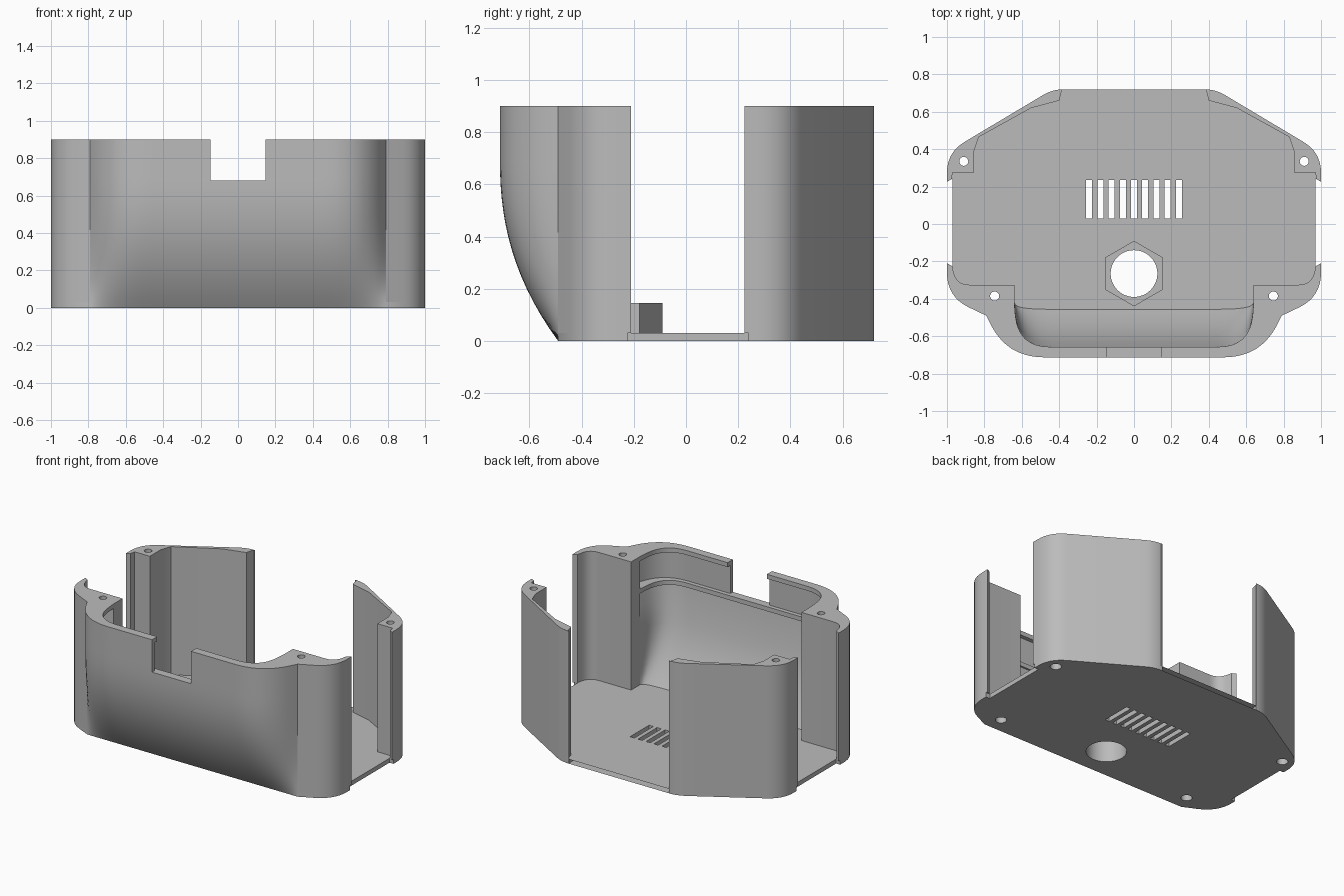
import bpy, bmesh, math
from mathutils import Vector

if "Cube" in bpy.data.objects:
    bpy.data.objects.remove(bpy.data.objects["Cube"])

GREY = (0.5, 0.5, 0.5, 1)
mat = bpy.data.materials.new("matte grey plastic")
mat.use_nodes = True
mat.diffuse_color = GREY
mat.node_tree.nodes["Principled BSDF"].inputs["Base Color"].default_value = GREY

HEIGHT, FLOOR, LEDGE = 0.9, 0.03, 0.68


def rounded(points, steps=8):
    """Polyline whose points with a third value get a curved corner of that length."""
    out = []
    for i, p in enumerate(points):
        c = Vector(p[:2])
        if len(p) == 2:
            out.append(c)
            continue
        a = c + (Vector(points[i - 1][:2]) - c).normalized() * p[2]
        b = c + (Vector(points[i + 1][:2]) - c).normalized() * p[2]
        for s in range(steps + 1):
            t = s / steps
            out.append(a * (1 - t) ** 2 + c * 2 * t * (1 - t) + b * t * t)
    return out


def resample(path, count):
    """Even spacing along a path."""
    lengths = [(b - a).length for a, b in zip(path, path[1:])]
    out = []
    for i in range(count):
        d = sum(lengths) * i / (count - 1)
        k = 0
        while k < len(lengths) - 1 and d > lengths[k]:
            d -= lengths[k]
            k += 1
        out.append(path[k].lerp(path[k + 1], min(d / lengths[k], 1)))
    return out


def mirrored(path):
    return [Vector((-p.x, p.y)) for p in reversed(path)]


def disc(x, y, r, sides=32):
    turn = math.pi / 2
    return [Vector((x + r * math.cos(turn + math.tau * i / sides),
                    y + r * math.sin(turn + math.tau * i / sides))) for i in range(sides)]


def box(x0, x1, y0, y1):
    return [Vector(p) for p in ((x0, y0), (x1, y0), (x1, y1), (x0, y1))]


def finish(name, bm):
    bmesh.ops.recalc_face_normals(bm, faces=bm.faces)
    mesh = bpy.data.meshes.new(name)
    bm.to_mesh(mesh)
    bm.free()
    mesh.materials.append(mat)
    obj = bpy.data.objects.new(name, mesh)
    bpy.context.collection.objects.link(obj)
    return obj


def prism(name, outlines, z0, z1):
    bm = bmesh.new()
    for outline in outlines:
        low = [bm.verts.new((p.x, p.y, z0)) for p in outline]
        high = [bm.verts.new((p.x, p.y, z1)) for p in outline]
        bm.faces.new(low)
        bm.faces.new(high)
        for i in range(len(low)):
            j = (i + 1) % len(low)
            bm.faces.new((low[i], low[j], high[j], high[i]))
    return finish(name, bm)


def apply(obj, kind, **settings):
    mod = obj.modifiers.new(kind, kind)
    for key, value in settings.items():
        setattr(mod, key, value)
    bpy.context.view_layer.objects.active = obj
    bpy.ops.object.modifier_apply(modifier=mod.name)


def cut(obj, outlines, z0, z1):
    cutter = prism("cutter", outlines, z0, z1)
    cutter.hide_render = True
    apply(obj, "BOOLEAN", operation="DIFFERENCE", solver="EXACT", object=cutter)
    bpy.data.objects.remove(cutter)


# Outer outlines of the corner walls
front_outer = rounded([(1, -0.21), (1, -0.39, 0.13), (0.79, -0.49)])
back_outer = rounded([(1, 0.225), (1, 0.383, 0.11), (0.435, 0.72, 0.06), (0.385, 0.72)])
front_screw, back_screw = (0.745, -0.385), (0.91, 0.335)

# Floor plate with rear cutout, vents and screw holes
half = ([Vector((0.79, -0.49))] + front_outer[-2:0:-1]
        + [Vector(p) for p in ((1, -0.225), (0.97, -0.225), (0.97, 0.24), (1, 0.24))]
        + back_outer[1:-1] + [Vector(p) for p in ((0.38, 0.72), (0.38, 0.305))])
floor = prism("floor_plate", [half + mirrored(half)], 0, FLOOR)
cut(floor, [box(-0.388, 0.388, 0.313, 1)], FLOOR / 2, 0.1)
cut(floor, [box(0.06 * i - 0.016, 0.06 * i + 0.016, 0.03, 0.235) for i in range(-4, 5)], -0.1, 0.1)
cut(floor, [disc(s * x, y, 0.035) for s in (-1, 1) for x, y in (front_screw, back_screw)], -0.1, 0.1)

# Hexagonal boss around the round opening
boss = prism("hex_boss", [disc(0, -0.265, 0.175, 6)], FLOOR, 0.145)
for part in (floor, boss):
    cut(part, [disc(0, -0.265, 0.125, 48)], -0.1, 0.3)

# Corner walls with screw channels, mirrored left to right
front_inner = rounded([(0.64, -0.42), (0.64, -0.325), (0.95, -0.325, 0.07), (0.972, -0.225)])
back_inner = rounded([(0.4, 0.66), (0.55, 0.62), (0.83, 0.465), (0.855, 0.39),
                      (0.855, 0.275), (0.97, 0.275), (0.975, 0.24)])
walls = []
for name, outline, screw in (("front_corner_walls", front_outer + front_inner, front_screw),
                             ("back_corner_walls", back_outer + back_inner, back_screw)):
    wall = prism(name, [outline], FLOOR, HEIGHT)
    cut(wall, [disc(*screw, 0.035)], 0, 0.13)
    cut(wall, [disc(*screw, 0.024)], 0.1, 1)
    apply(wall, "MIRROR")
    walls.append(wall)

# Bulged front wall: a cross-section swept between matching outer and inner paths
outer = resample(rounded([(0.79, -0.49), (0.68, -0.713, 0.2), (0, -0.713)]), 36)
inner = resample(rounded([(0.64, -0.42), (0.62, -0.657, 0.17), (0, -0.657)]), 36)
outer += mirrored(outer[:-1])
inner += mirrored(inner[:-1])
heights = [0.05 * i for i in range(15)]
section = [("out", z, 0) for z in heights + [HEIGHT]]
section += [("in", z, k) for z, k in ((HEIGHT, 0), (0.87, 0), (0.87, 0.5), (LEDGE, 0.5), (LEDGE, 0),
                                     (0.65, 0), (0.65, 0.22), (0.55, 0.1))]
section += [("in", z, 0) for z in reversed(heights[:10])]
bm = bmesh.new()
rings = []
for o, i in zip(outer, inner):
    ring = []
    for side, z, k in section:
        g = 1 - max(0, 1 - z / 0.7) ** 2.3
        po = Vector((o.x, -0.49 + (o.y + 0.49) * g))
        pi = Vector((i.x, -0.42 + (i.y + 0.42) * (0.015 + 0.22 * g) / 0.235))
        p = po if side == "out" else pi.lerp(po, k)
        ring.append(bm.verts.new((p.x, p.y, z)))
    rings.append(ring)
for a, b in zip(rings, rings[1:]):
    for i in range(len(section)):
        j = (i + 1) % len(section)
        bm.faces.new((a[i], a[j], b[j], b[i]))
bm.faces.new(rings[0])
bm.faces.new(rings[-1])
bulge = finish("front_bulge_wall", bm)
cut(bulge, [box(-0.147, 0.147, -1, -0.5)], LEDGE, 1)

# Smooth shading with sharp corners kept
for obj in (floor, boss, bulge, *walls):
    bpy.ops.object.select_all(action="DESELECT")
    obj.select_set(True)
    bpy.context.view_layer.objects.active = obj
    bpy.ops.object.shade_smooth_by_angle(angle=math.radians(30))
